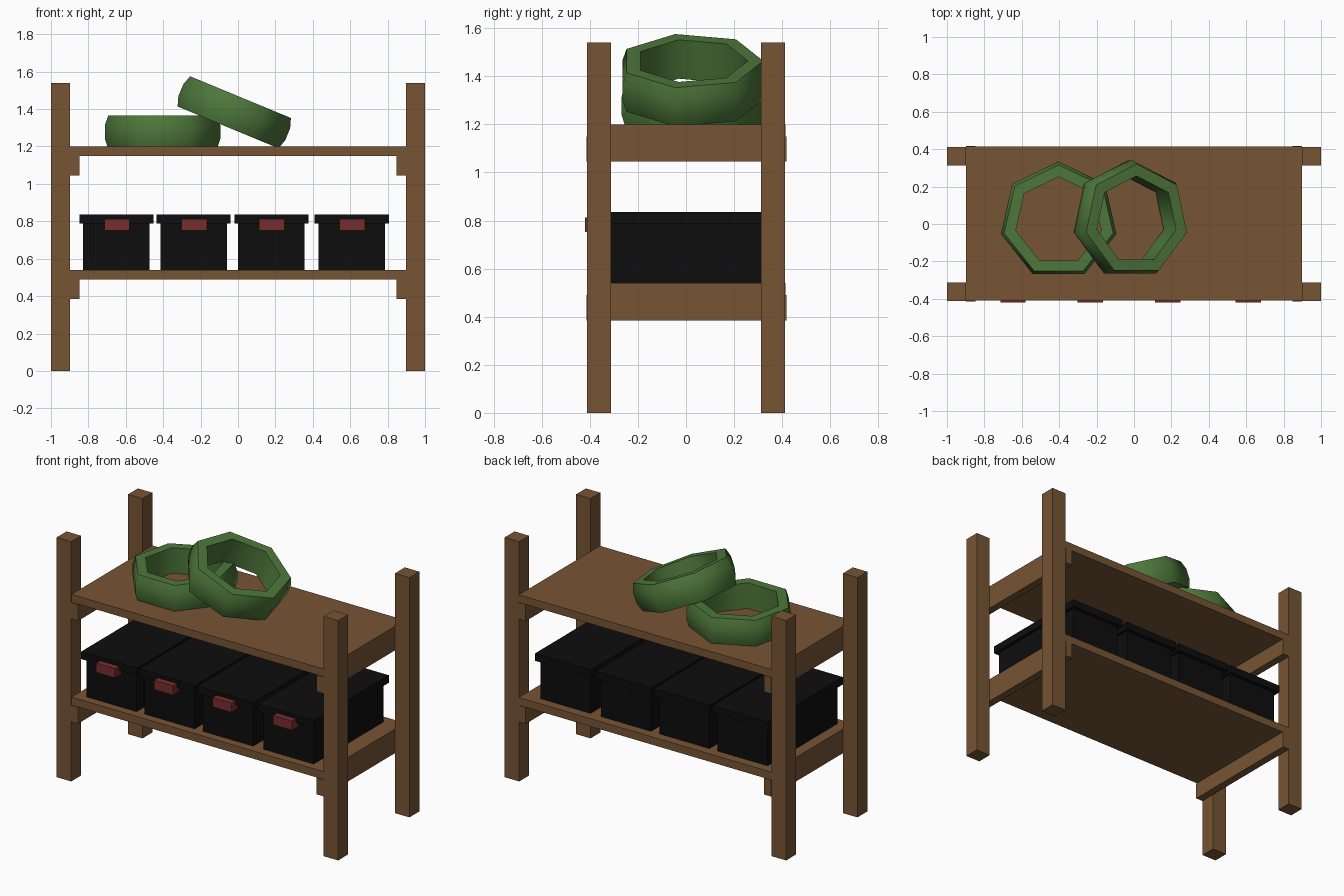
import bpy, bmesh, math
from mathutils import Vector

cube = bpy.data.objects.get("Cube")
if cube:
    bpy.data.objects.remove(cube, do_unlink=True)


def material(name, color):
    m = bpy.data.materials.new(name)
    m.use_nodes = True
    m.diffuse_color = (*color, 1)
    for n in m.node_tree.nodes:
        if n.type == 'BSDF_PRINCIPLED':
            n.inputs["Base Color"].default_value = (*color, 1)
            n.inputs["Roughness"].default_value = 0.8
    return m


WOOD = material("brown wood", (0.185, 0.09, 0.035))
BLACK = material("black plastic", (0.004, 0.004, 0.004))
RED = material("red plastic", (0.19, 0.027, 0.027))
GREEN = material("green rubber", (0.075, 0.185, 0.043))


def add_object(name, bm, mat):
    bmesh.ops.recalc_face_normals(bm, faces=bm.faces)
    mesh = bpy.data.meshes.new(name)
    bm.to_mesh(mesh)
    bm.free()
    mesh.materials.append(mat)
    obj = bpy.data.objects.new(name, mesh)
    bpy.context.collection.objects.link(obj)
    return obj


def box(name, x, y, z, mat):
    """Box from (min, max) pairs on each axis."""
    bm = bmesh.new()
    bmesh.ops.create_cube(bm, size=1)
    low, high = (Vector(c) for c in zip(x, y, z))
    for v in bm.verts:
        v.co = (low + high) / 2 + v.co * (high - low)
    return add_object(name, bm, mat)


def side_span(side, inner, outer):
    return tuple(sorted((side * inner, side * outer)))


def ring(name, location, tilt):
    """Seven-sided tyre with a bulging tread, spun from a profile."""
    profile = [(0.235, -0.0875), (0.299, -0.0875), (0.317, -0.035),
               (0.317, 0.035), (0.299, 0.0875), (0.235, 0.0875)]
    sides = 7
    bm = bmesh.new()
    loops = []
    for i in range(sides):
        a = math.pi / 2 + math.tau * i / sides
        loops.append([bm.verts.new((r * math.cos(a), r * math.sin(a), z))
                      for r, z in profile])
    n = len(profile)
    for i in range(sides):
        a, b = loops[i], loops[(i + 1) % sides]
        for j in range(n):
            k = (j + 1) % n
            bm.faces.new((a[j], b[j], b[k], a[k]))
    obj = add_object(name, bm, GREEN)
    obj.location = location
    obj.rotation_euler.y = tilt
    bpy.ops.object.select_all(action='DESELECT')
    obj.select_set(True)
    bpy.context.view_layer.objects.active = obj
    bpy.ops.object.shade_smooth_by_angle(angle=math.radians(60))


# Corner posts
for sx, side in ((1, "left"), (-1, "right")):
    for sy, end in ((-1, "front"), (1, "back")):
        box(f"{end}_{side}_post", side_span(sx, 0.897, 1),
            side_span(sy, 0.312, 0.412), (0, 1.54), WOOD)

# Shelf boards with a rail under each end
for level, top in (("lower", 0.54), ("upper", 1.2)):
    box(f"{level}_shelf", (-0.897, 0.897), (-0.408, 0.414),
        (top - 0.05, top), WOOD)
    for sx, side in ((1, "left"), (-1, "right")):
        box(f"{level}_{side}_rail", side_span(sx, 0.847, 0.897),
            (-0.414, 0.418), (top - 0.155, top - 0.05), WOOD)

# Storage bins with lids and front latches
for i, x in enumerate((-0.65, -0.237, 0.178, 0.608), 1):
    box(f"bin_{i}_body", (x - 0.178, x + 0.178), (-0.355, 0.355),
        (0.54, 0.79), BLACK)
    box(f"bin_{i}_lid", (x - 0.198, x + 0.198), (-0.38, 0.38),
        (0.787, 0.835), BLACK)
    box(f"bin_{i}_latch", (x - 0.065, x + 0.07), (-0.419, -0.35),
        (0.752, 0.812), RED)

# Tyres on the upper shelf, one leaning on the other
ring("flat_tyre", (-0.403, 0.017, 1.277), 0)
ring("leaning_tyre", (-0.02, 0.022, 1.383), math.radians(22.5))
